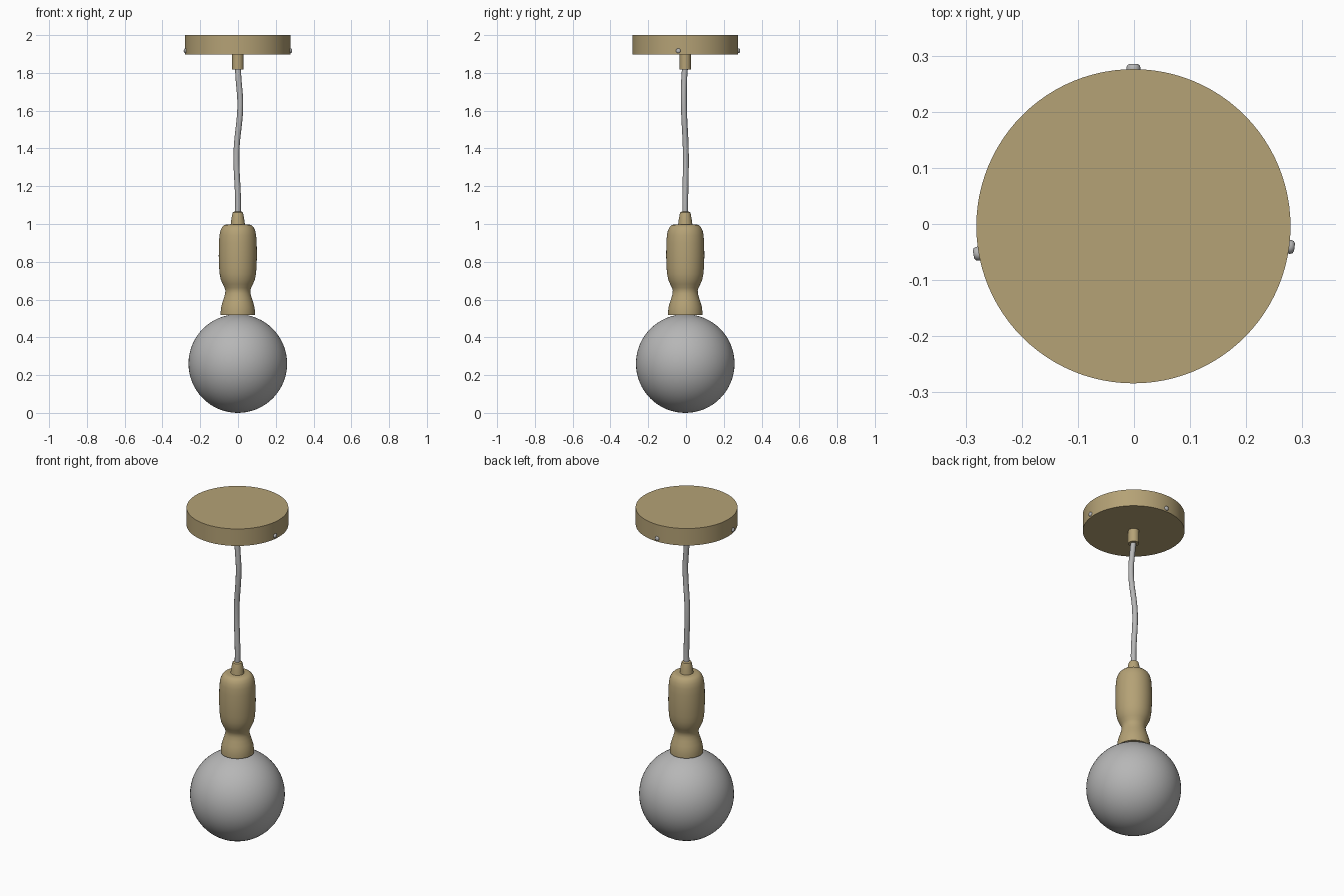
import bpy
import bmesh
import math
from mathutils import Matrix, Vector

default = bpy.data.objects.get("Cube")
if default:
    bpy.data.objects.remove(default, do_unlink=True)

AXIS = Vector((-0.001, -0.004, 0))


def material(name, rgb):
    m = bpy.data.materials.new(name)
    m.use_nodes = True
    m.diffuse_color = (*rgb, 1)
    m.node_tree.nodes["Principled BSDF"].inputs["Base Color"].default_value = (*rgb, 1)
    return m


brass = material("warm brass", (0.46, 0.36, 0.18))
grey = material("soft grey", (0.47, 0.47, 0.47))


def finish(obj, mat, angle=40):
    obj.data.materials.append(mat)
    bpy.ops.object.select_all(action="DESELECT")
    obj.select_set(True)
    bpy.context.view_layer.objects.active = obj
    bpy.ops.object.shade_smooth_by_angle(angle=math.radians(angle))


def lathe(name, profile, mat, matrix=Matrix.Translation(AXIS), segments=64):
    """Revolve (radius, height) points, listed bottom to top, and cap the ends."""
    bm = bmesh.new()
    rings = []
    for r, z in profile:
        rings.append([bm.verts.new((r * math.cos(a), r * math.sin(a), z))
                      for a in (math.tau * i / segments for i in range(segments))])
    for low, high in zip(rings, rings[1:]):
        for i in range(segments):
            j = (i + 1) % segments
            bm.faces.new((low[i], low[j], high[j], high[i]))
    bm.faces.new(rings[0][::-1])
    bm.faces.new(rings[-1])
    mesh = bpy.data.meshes.new(name)
    bm.to_mesh(mesh)
    bm.free()
    obj = bpy.data.objects.new(name, mesh)
    obj.matrix_world = matrix
    bpy.context.collection.objects.link(obj)
    finish(obj, mat)
    return obj


# Ceiling canopy and the cord grip under it
lathe("ceiling_canopy", [(0.28, 1.897), (0.28, 2.0)], brass, segments=96)
lathe("cord_grip", [(0.03, 1.817), (0.03, 1.9)], brass, segments=32)

# Turned lamp holder: flared foot, narrow neck, rounded barrel
lathe("lamp_holder", [
    (0.091, 0.517), (0.091, 0.535), (0.088, 0.56), (0.082, 0.583), (0.073, 0.61),
    (0.067, 0.632), (0.066, 0.648), (0.07, 0.662), (0.08, 0.682), (0.09, 0.705),
    (0.096, 0.735), (0.099, 0.77), (0.101, 0.83), (0.1, 0.9), (0.097, 0.94),
    (0.092, 0.965), (0.083, 0.983), (0.072, 0.994), (0.058, 0.998)], brass)
lathe("holder_collar", [
    (0.038, 0.995), (0.035, 1.02), (0.029, 1.053), (0.026, 1.062), (0.019, 1.066)],
    brass, segments=32)

# Round globe
bpy.ops.mesh.primitive_uv_sphere_add(segments=64, ring_count=32, radius=0.261,
                                     location=AXIS + Vector((0, 0, 0.261)))
globe = bpy.context.object
globe.name = "globe"
finish(globe, grey)

# Gently wavy hanging cord
curve = bpy.data.curves.new("cord", "CURVE")
curve.dimensions = "3D"
curve.bevel_depth = 0.0155
curve.bevel_resolution = 4
curve.use_fill_caps = True
path = [(0, 0, 1.04), (0.001, 0, 1.12), (-0.007, 0.003, 1.38),
        (0.013, -0.007, 1.63), (0.003, -0.005, 1.78), (0, 0, 1.84)]
spline = curve.splines.new("BEZIER")
spline.bezier_points.add(len(path) - 1)
for point, co in zip(spline.bezier_points, path):
    point.co = AXIS + Vector(co)
    point.handle_left_type = point.handle_right_type = "AUTO"
cord = bpy.data.objects.new("cord", curve)
bpy.context.collection.objects.link(cord)
bpy.ops.object.select_all(action="DESELECT")
cord.select_set(True)
bpy.context.view_layer.objects.active = cord
bpy.ops.object.convert(target="MESH")
finish(bpy.context.object, grey)

# Three domed screws around the canopy
for name, degrees in (("back", 90), ("right", 190), ("left", -7.5)):
    place = (Matrix.Translation(AXIS + Vector((0, 0, 1.917)))
             @ Matrix.Rotation(math.radians(degrees), 4, "Z")
             @ Matrix.Translation((0.278, 0, 0))
             @ Matrix.Rotation(math.pi / 2, 4, "Y"))
    lathe("canopy_screw_" + name, [
        (0.012, -0.006), (0.0125, 0.005), (0.011, 0.009), (0.007, 0.0115)],
        grey, place, 20)
